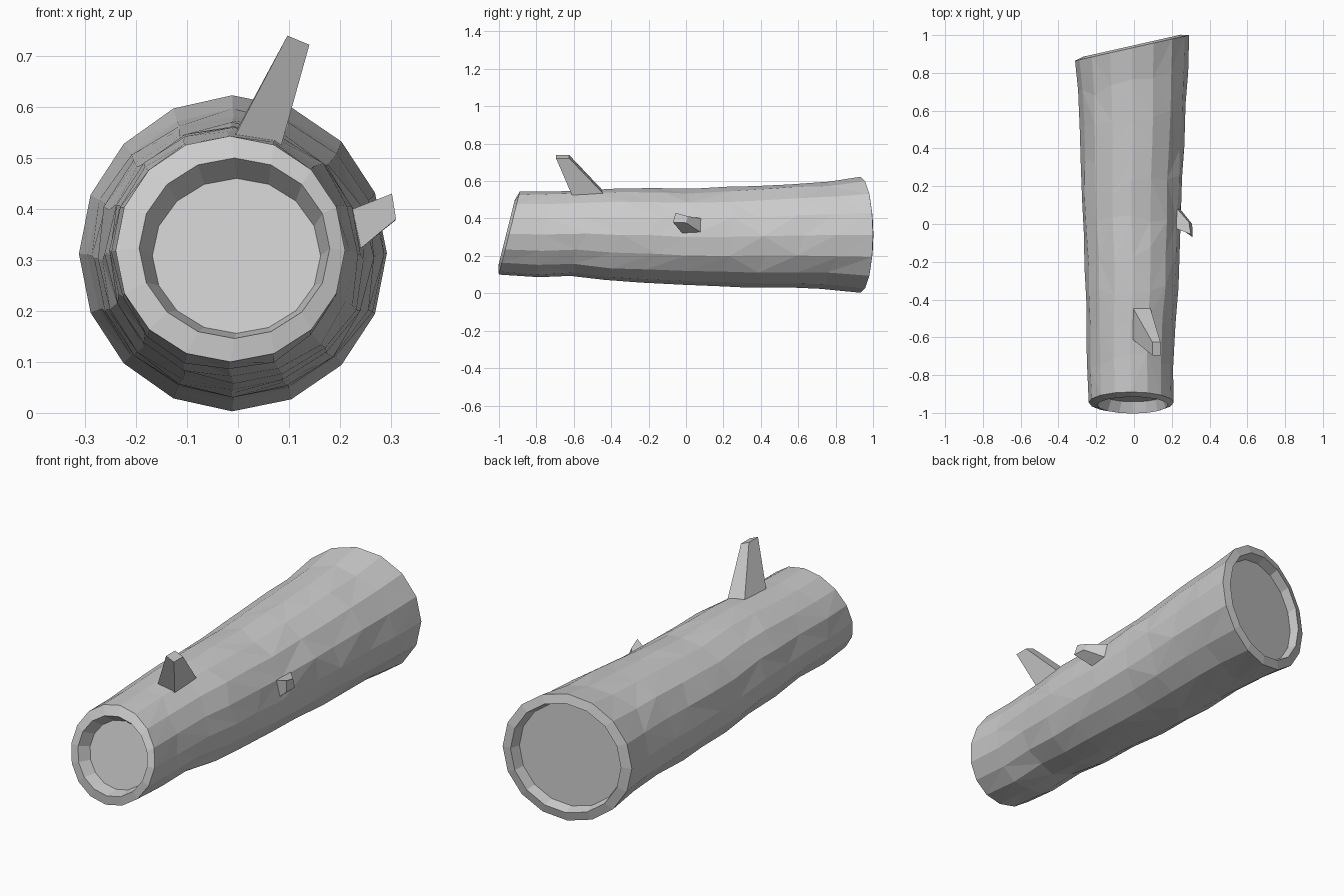
import bpy, bmesh, random
from math import sin, cos, pi

if "Cube" in bpy.data.objects:
    bpy.data.objects.remove(bpy.data.objects["Cube"])

random.seed(4)
SIDES, RINGS = 16, 11

# Log outline read along its length: (y, value)
LEFT = [(-.93, -.24), (-.6, -.253), (-.3, -.255), (-.1, -.267), (.1, -.28), (.5, -.288), (.7, -.298), (.86, -.312)]
RIGHT = [(-.93, .21), (-.6, .212), (-.48, .222), (-.34, .24), (0, .25), (.1, .25), (.3, .263), (.7, .28), (1, .292)]
TOP = [(-.89, .543), (-.6, .55), (-.2, .57), (-.05, .552), (.1, .565), (.4, .577), (.8, .602), (.92, .623)]
BOTTOM = [(-1, .1), (-.82, .08), (-.57, .092), (-.4, .062), (0, .045), (.33, .03), (.5, .035), (.8, .02), (.92, .003)]


def sample(curve, y):
    if y <= curve[0][0]:
        return curve[0][1]
    for (y0, v0), (y1, v1) in zip(curve, curve[1:]):
        if y <= y1:
            return v0 + (v1 - v0) * (y - y0) / (y1 - y0)
    return curve[-1][1]


def front_plane(z):
    return -.945 + .25 * (z - .32)


def back_plane(x):
    return .932 + .225 * (x + .01)


def finish(bm, name):
    bmesh.ops.recalc_face_normals(bm, faces=bm.faces[:])
    mesh = bpy.data.meshes.new(name)
    bm.to_mesh(mesh)
    bm.free()
    bpy.context.collection.objects.link(bpy.data.objects.new(name, mesh))


def bridge(bm, a, b, split=False):
    n = len(a)
    for i in range(n):
        j = (i + 1) % n
        if split and random.random() < .5:
            bm.faces.new((a[i], a[j], b[i]))
            bm.faces.new((a[j], b[j], b[i]))
        elif split:
            bm.faces.new((a[i], a[j], b[j]))
            bm.faces.new((a[i], b[j], b[i]))
        else:
            bm.faces.new((a[i], a[j], b[j], b[i]))


# Bark: lumpy rings between the two slanted saw cuts
bm = bmesh.new()
rings = []
for r in range(RINGS):
    t = r / (RINGS - 1)
    ring = []
    for i in range(SIDES):
        a = 2 * pi * i / SIDES
        inside = 0 < r < RINGS - 1
        y = (1 - t) * front_plane(.32 + .223 * sin(a)) + t * back_plane(-.01 + .302 * cos(a))
        if inside:
            y += random.uniform(-.03, .03)
        lo, hi, top, bot = (sample(c, y) for c in (LEFT, RIGHT, TOP, BOTTOM))
        k = 1 + (random.uniform(-.022, .012) if inside else 0)
        x = (lo + hi) / 2 + k * (hi - lo) / 2 * cos(a)
        z = (top + bot) / 2 + k * (top - bot) / 2 * sin(a)
        ring.append(bm.verts.new((x, y, z)))
    rings.append(ring)
for a, b in zip(rings, rings[1:]):
    bridge(bm, a, b, True)

# Sawn ends: bevelled bark rim, sunken wood face
FRONT_END = [(-.007, .323, .187, .177, -.015), (-.003, .308, .165, .152, .045)]
BACK_END = [(-.01, .313, .258, .267, .012), (-.01, .313, .245, .252, -.035)]
for prev, steps, front in ((rings[0], FRONT_END, True), (rings[-1], BACK_END, False)):
    for cx, cz, rx, rz, dy in steps:
        ring = []
        for i in range(SIDES):
            a = 2 * pi * i / SIDES
            x, z = cx + rx * cos(a), cz + rz * sin(a)
            y = (front_plane(z) if front else back_plane(x)) + dy
            ring.append(bm.verts.new((x, y, z)))
        bridge(bm, prev, ring)
        prev = ring
    bm.faces.new(prev)
finish(bm, "log")


# Broken branch stubs: tapered four-sided prisms
def stub(name, base, tip):
    bm = bmesh.new()
    b = [bm.verts.new(p) for p in base]
    t = [bm.verts.new(p) for p in tip]
    bridge(bm, b, t)
    bm.faces.new(b)
    bm.faces.new(t)
    finish(bm, name)


stub("top_branch",
     [(-.008, -.61, .54), (.085, -.61, .525), (.085, -.44, .53), (-.008, -.44, .545)],
     [(.097, -.695, .74), (.14, -.695, .722), (.14, -.625, .722), (.097, -.625, .74)])
stub("side_branch",
     [(.24, -.02, .322), (.225, -.025, .4), (.225, .085, .4), (.24, .085, .322)],
     [(.31, -.07, .38), (.302, -.055, .43), (.29, .01, .412), (.308, 0, .377)])
